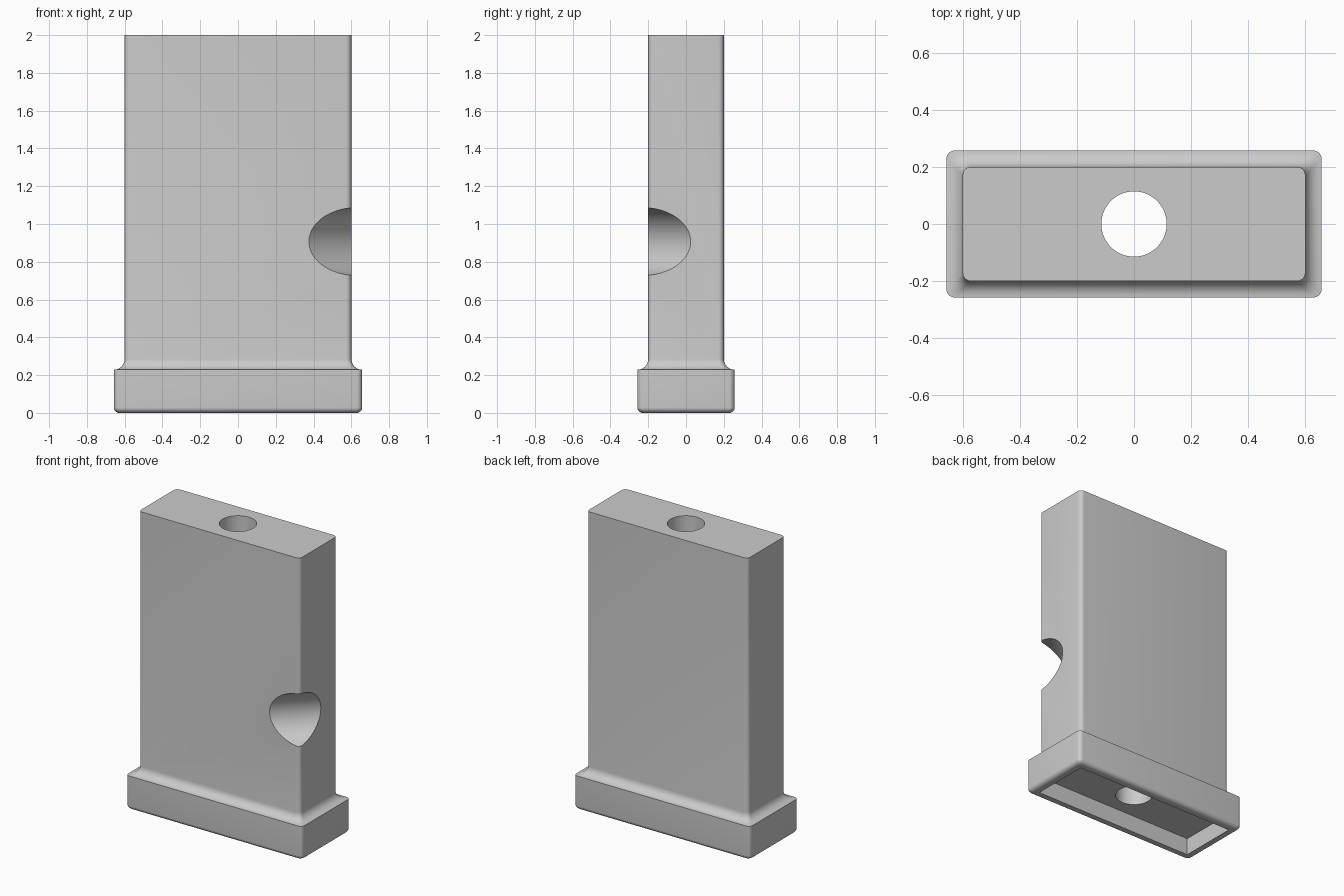
import bpy, bmesh
from math import sin, cos, pi, radians
from mathutils import Matrix, Vector

cube = bpy.data.objects.get("Cube")
if cube:
    bpy.data.objects.remove(cube, do_unlink=True)

U = 2 / 35                      # design unit: the part is 35 units tall
HX, HY, H = 10.5 * U, 3.5 * U, 35 * U
ROUND = U / 2                   # corner radius
BASE_H = 4 * U

grey = bpy.data.materials.new("plain_grey")
grey.use_nodes = True
grey.diffuse_color = (0.6, 0.6, 0.6, 1)
grey.node_tree.nodes["Principled BSDF"].inputs["Base Color"].default_value = (0.6, 0.6, 0.6, 1)


def finish(bm, name):
    bmesh.ops.recalc_face_normals(bm, faces=bm.faces)
    mesh = bpy.data.meshes.new(name)
    bm.to_mesh(mesh)
    bm.free()
    obj = bpy.data.objects.new(name, mesh)
    mesh.materials.append(grey)
    bpy.context.collection.objects.link(obj)
    return obj


def rounded_ring(bm, grow, z, steps=6):
    """Rounded rectangle around the column outline, grown outward."""
    ring = []
    r = ROUND
    for quarter, (sx, sy) in enumerate([(1, 1), (-1, 1), (-1, -1), (1, -1)]):
        for i in range(steps + 1):
            a = (quarter + i / steps) * pi / 2
            ring.append(bm.verts.new((sx * (HX + grow - r) + r * cos(a),
                                      sy * (HY + grow - r) + r * sin(a), z)))
    return ring


def cylinder(name, radius, depth, matrix):
    bm = bmesh.new()
    bmesh.ops.create_cone(bm, cap_ends=True, segments=96, radius1=radius,
                          radius2=radius, depth=depth, matrix=matrix)
    return finish(bm, name)


# Outer profile: rounded foot, straight base, concave fillet, column
quarter = [i / 8 * pi / 2 for i in range(9)]
profile = [(U - ROUND + ROUND * sin(a), ROUND - ROUND * cos(a)) for a in quarter]
profile += [(U - U * sin(a), BASE_H + U - U * cos(a)) for a in quarter]
profile.append((0, H))

bm = bmesh.new()
rings = [rounded_ring(bm, g, z) for g, z in profile]
for low, high in zip(rings, rings[1:]):
    for i in range(len(low)):
        j = (i + 1) % len(low)
        bm.faces.new((low[i], low[j], high[j], high[i]))
bm.faces.new(rings[0][::-1])
bm.faces.new(rings[-1])
body = finish(bm, "column_with_base")

# Cutters: underside recess, vertical bore, diagonal corner notch
bm = bmesh.new()
bmesh.ops.create_cube(bm, size=1, matrix=Matrix.Diagonal((2 * HX, 2 * HY, BASE_H, 1)))
recess = finish(bm, "recess_cutter")
bore = cylinder("bore_cutter", 2 * U, 3 * H, Matrix.Identity(4))
diagonal = Vector((1, 1, 0)).to_track_quat('Z', 'Y').to_matrix().to_4x4()
notch = cylinder("notch_cutter", 0.18, 2,
                 Matrix.Translation((HX + 0.015, -HY - 0.015, 0.907)) @ diagonal)

bpy.ops.object.select_all(action='DESELECT')
bpy.context.view_layer.objects.active = body
body.select_set(True)
for cutter in (recess, bore, notch):
    cutter.hide_render = True
    cut = body.modifiers.new(cutter.name, 'BOOLEAN')
    cut.operation = 'DIFFERENCE'
    cut.solver = 'EXACT'
    cut.object = cutter
    bpy.ops.object.modifier_apply(modifier=cut.name)
    bpy.data.objects.remove(cutter, do_unlink=True)

bpy.ops.object.shade_smooth_by_angle(angle=radians(30))
